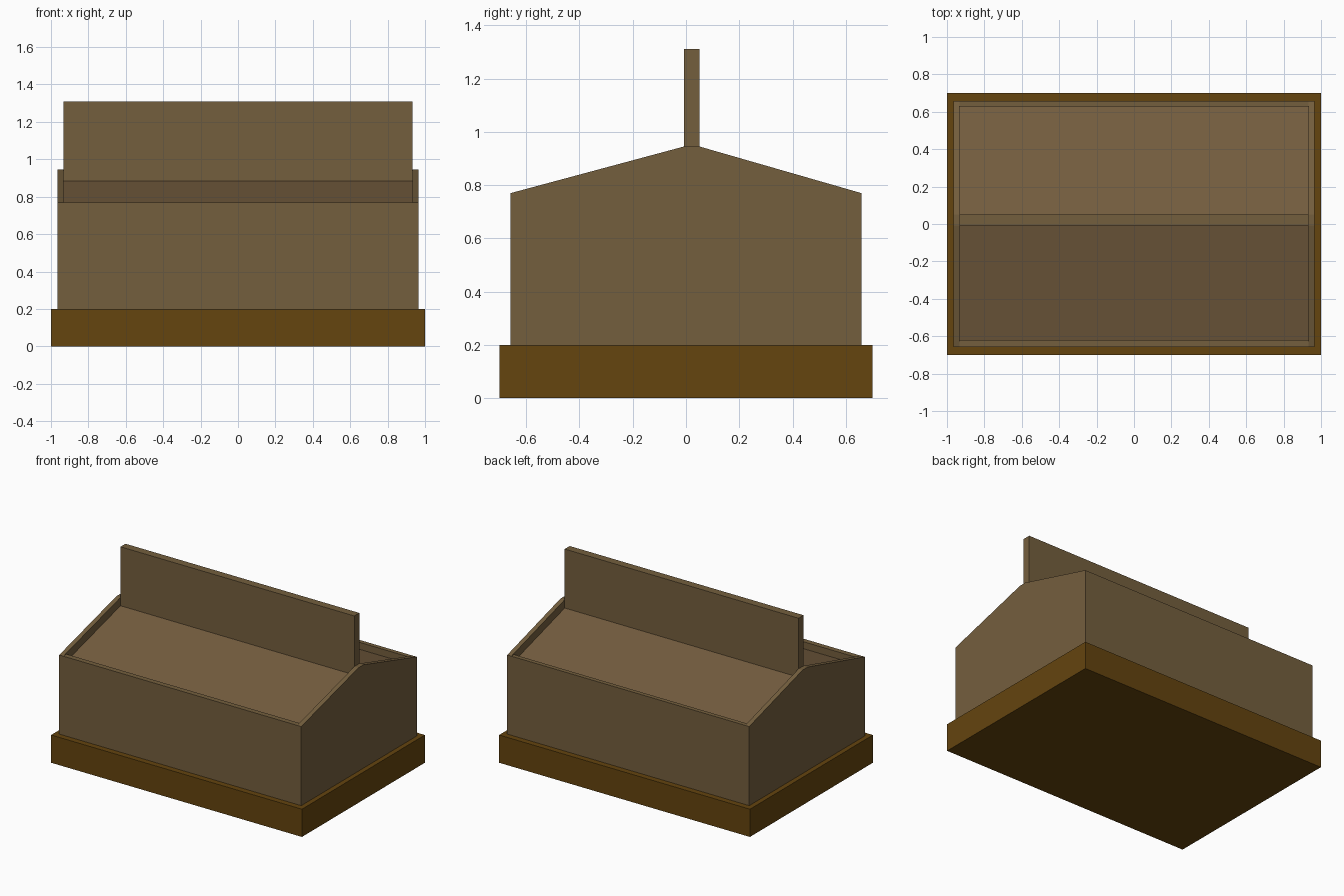
import bpy, bmesh

if "Cube" in bpy.data.objects:
    bpy.data.objects.remove(bpy.data.objects["Cube"])


def material(name, rgb):
    m = bpy.data.materials.new(name)
    m.diffuse_color = (*rgb, 1.0)
    m.use_nodes = True
    m.node_tree.nodes["Principled BSDF"].inputs["Base Color"].default_value = m.diffuse_color
    return m


dark_wood = material("dark wood", (0.128, 0.058, 0.0045))
wall_wood = material("wall wood", (0.175, 0.114, 0.048))
floor_wood = material("sloped floor wood", (0.178, 0.110, 0.050))


def prism(name, profile, x0, x1, mat):
    """Extrude a (y, z) profile along x."""
    bm = bmesh.new()
    face = bm.faces.new([bm.verts.new((x0, y, z)) for y, z in profile])
    ext = bmesh.ops.extrude_face_region(bm, geom=[face])
    moved = [g for g in ext["geom"] if isinstance(g, bmesh.types.BMVert)]
    bmesh.ops.translate(bm, verts=moved, vec=(x1 - x0, 0, 0))
    bmesh.ops.recalc_face_normals(bm, faces=bm.faces)
    mesh = bpy.data.meshes.new(name)
    bm.to_mesh(mesh)
    bm.free()
    mesh.materials.append(mat)
    ob = bpy.data.objects.new(name, mesh)
    bpy.context.collection.objects.link(ob)
    return ob


def rect(y0, y1, z0, z1):
    return [(y0, z0), (y1, z0), (y1, z1), (y0, z1)]


OUT_X, IN_X = 0.965, 0.932           # outer and inner wall positions
OUT_Y, IN_F, IN_B = 0.658, -0.62, 0.627
BOARD = (-0.007, 0.05)               # central board thickness in y
BASE, EAVE, RIDGE = 0.20, 0.77, 0.945

# Base slab
prism("base", rect(-0.70, 0.70, 0, BASE), -1, 1, dark_wood)

# Gabled end walls
gable = [(-OUT_Y, BASE), (OUT_Y, BASE), (OUT_Y, EAVE),
         (BOARD[1], RIDGE), (BOARD[0], RIDGE), (-OUT_Y, EAVE)]
prism("left_end_wall", gable, -OUT_X, -IN_X, wall_wood)
prism("right_end_wall", gable, IN_X, OUT_X, wall_wood)

# Low front and back walls
prism("front_wall", rect(-OUT_Y, IN_F, BASE, EAVE), -IN_X, IN_X, wall_wood)
prism("back_wall", rect(IN_B, OUT_Y, BASE, EAVE), -IN_X, IN_X, wall_wood)

# Recessed sloping floors, one on each side of the board
for name, edge, mid in (("front_floor", IN_F, BOARD[0]), ("back_floor", IN_B, BOARD[1])):
    prism(name, [(edge, BASE), (mid, BASE), (mid, 0.885), (edge, 0.72)],
          -IN_X, IN_X, floor_wood)

# Upright central board
prism("divider_board", rect(*BOARD, BASE, 1.31), -IN_X, IN_X, wall_wood)
